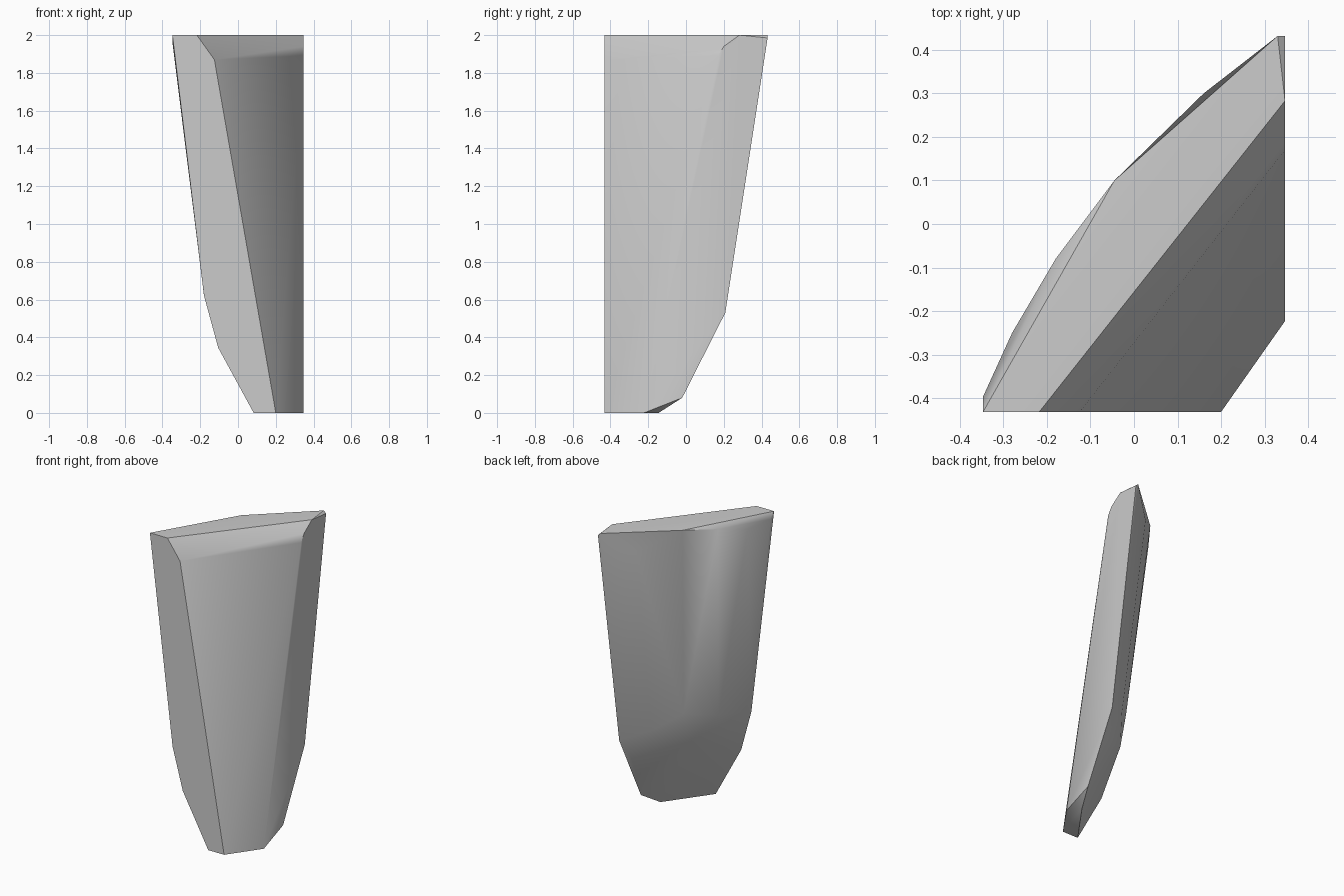
import bpy
import bmesh
import math

start_cube = bpy.data.objects.get("Cube")
if start_cube:
    bpy.data.objects.remove(start_cube, do_unlink=True)


def make_material(name, colour):
    """Plain single colour material."""
    mat = bpy.data.materials.new(name)
    mat.use_nodes = True
    mat.diffuse_color = colour
    mat.node_tree.nodes["Principled BSDF"].inputs["Base Color"].default_value = colour
    return mat


def convex_solid(name, outlines, mat):
    """Wrap a solid around a set of outlines and shade it smooth between sharp edges."""
    bm = bmesh.new()
    for outline in outlines:
        for point in outline:
            bm.verts.new(point)
    hull = bmesh.ops.convex_hull(bm, input=bm.verts[:])
    loose = set(hull["geom_interior"] + hull["geom_unused"])
    bmesh.ops.delete(bm, geom=[v for v in loose if isinstance(v, bmesh.types.BMVert)],
                     context="VERTS")
    # Merge the flat cut sides into single faces
    bmesh.ops.dissolve_limit(bm, angle_limit=math.radians(1),
                             verts=bm.verts[:], edges=bm.edges[:])
    bmesh.ops.recalc_face_normals(bm, faces=bm.faces[:])
    mesh = bpy.data.meshes.new(name)
    bm.to_mesh(mesh)
    bm.free()
    mesh.materials.append(mat)
    obj = bpy.data.objects.new(name, mesh)
    bpy.context.collection.objects.link(obj)
    bpy.ops.object.select_all(action="DESELECT")
    obj.select_set(True)
    bpy.context.view_layer.objects.active = obj
    bpy.ops.object.shade_smooth_by_angle(angle=math.radians(40))
    return obj


HALF_X, HALF_Y, TOP = 0.347, 0.432, 2.0

# Flat cut side across the front, as x and z
front_cut = [(x, -HALF_Y, z) for x, z in (
    (-HALF_X, TOP), (-.218, TOP), (-.125, 1.87), (.2, 0),
    (.083, 0), (-.105, .345), (-.18, .62))]

# Flat cut side across the left, as y and z
left_cut = [(HALF_X, y, z) for y, z in (
    (.283, TOP), (.2, 1.94), (.17, 1.89), (-.223, 0),
    (-.02, .08), (.208, .53), (HALF_Y, 1.985))]

# Curved upper rim of the outer side
upper_rim = [(-HALF_X, -.397, 1.96), (-.28, -.25, 1.93), (-.18, -.08, 1.97),
             (-.045, .1, 1.995), (.16, .3, 1.87), (.33, HALF_Y, TOP)]

# Bulge of the outer side above the chamfered tip
lower_bulge = [(-.085, -.22, .65), (.038, -.03, .7), (.037, -.085, .5),
               (.18, .1, .6), (.32, .115, .38)]

# Corner of the flat foot
foot = [(.29, -.145, 0)]

grey = make_material("stone grey", (.6, .6, .6, 1))
convex_solid("stone_shard", [front_cut, left_cut, upper_rim, lower_bulge, foot], grey)
